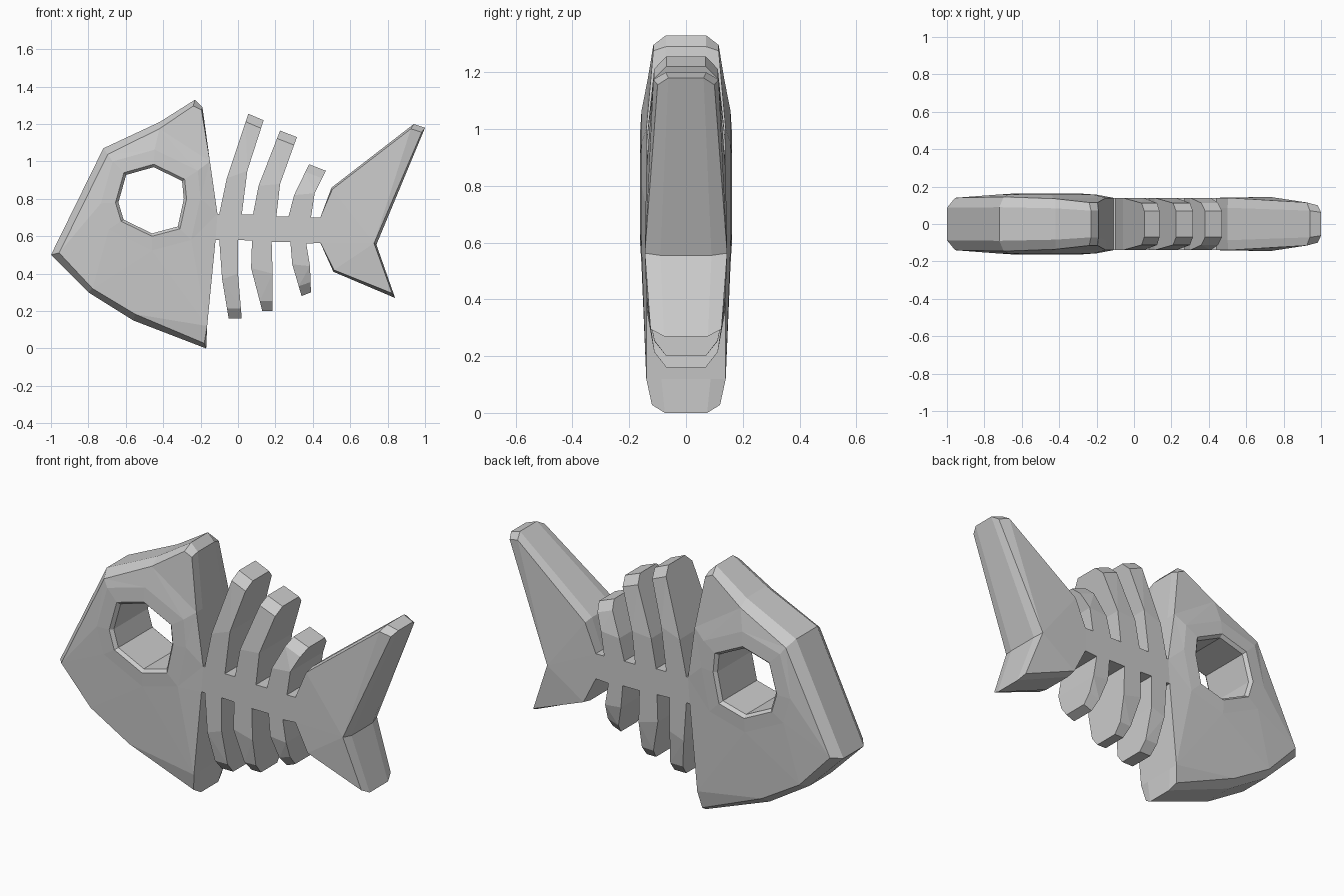
import bpy, bmesh
from mathutils import Vector

if "Cube" in bpy.data.objects:
    bpy.data.objects.remove(bpy.data.objects["Cube"])


def inset_to(p, target, d):
    """Move a profile point a distance d towards a target."""
    v = Vector(target) - Vector(p)
    return tuple(Vector(p) + v.normalized() * d) if d else tuple(p)


def slab(name, pts, open_edges=(), eye=None):
    """Thick plate from (outer, inner, half width) points with chamfered rim;
    open_edges lists walls left out where the plate meets its neighbour."""
    bm = bmesh.new()
    n = len(pts)

    def ring(coords):
        return [bm.verts.new((x, y, z)) for x, y, z in coords]

    def join(a, b, skip=()):
        m = len(a)
        for i in range(m):
            if i not in skip:
                j = (i + 1) % m
                quad = []
                for v in (a[i], a[j], b[j], b[i]):
                    quad.append(v)
                bm.faces.new(quad)

    def edges(r):
        out = []
        for i in range(len(r)):
            pair = (r[i], r[(i + 1) % len(r)])
            out.append(bm.edges.get(pair) or bm.edges.new(pair))
        return out

    rims, throats = [], []
    for s in (-1, 1):
        face = ring([(i[0], s * w, i[1]) for o, i, w in pts])
        side = ring([(o[0], s * w * 0.62, o[1]) for o, i, w in pts])
        join(face, side, open_edges)
        rims.append(side)
        boundary = edges(face)
        if eye:
            # raised ring, eye edge, small chamfer and throat
            c = Vector((-0.46, 0.79))
            loops = []
            for k, y in ((1.4, 0.157), (1.0, 0.162), (0.92, 0.145), (0.9, 0.0)):
                if y == 0.0:
                    continue
                loops.append(ring([(c.x + k * (x - c.x), s * y, c.y + k * (z - c.y))
                                   for x, z in eye]))
            for a, b in zip(loops, loops[1:]):
                join(a, b)
            throats.append(loops[-1])
            boundary += edges(loops[0])
        bmesh.ops.triangle_fill(bm, use_beauty=True, edges=boundary,
                                normal=(0, s, 0))
    join(rims[0], rims[1], open_edges)
    if eye:
        join(throats[0], throats[1])
    bmesh.ops.recalc_face_normals(bm, faces=bm.faces[:])
    me = bpy.data.meshes.new(name)
    bm.to_mesh(me)
    bm.free()
    ob = bpy.data.objects.new(name, me)
    bpy.context.collection.objects.link(ob)
    return ob


# Head: x, z, half width, chamfer inset
head = [(-1.0, .5, .14, .045), (-.72, 1.07, .145, .04), (-.42, 1.21, .135, .035),
        (-.23, 1.33, .115, .035), (-.19, 1.29, .115, .015), (-.15, 1.0, .14, 0),
        (-.11, .72, .14, 0), (-.12, .58, .14, 0), (-.165, .12, .14, 0),
        (-.17, .0, .12, .03), (-.56, .15, .14, .035), (-.8, .3, .145, .03)]
eye = [(-.61, .94), (-.45, .985), (-.285, .905), (-.275, .8),
       (-.31, .64), (-.46, .6), (-.625, .68), (-.655, .78)]
slab("head", [((x, z), inset_to((x, z), (-.42, .65), d), w)
              for x, z, w, d in head], {6}, eye)

# Tail fin
tail = [(.44, .70, .14, 0), (.50, .86, .14, .01), (.94, 1.2, .115, .03),
        (1.0, 1.18, .1, .03), (.74, .555, .145, .015), (.84, .27, .125, .03),
        (.51, .41, .14, .01), (.44, .565, .14, 0)]
slab("tail_fin", [((x, z), inset_to((x, z), (.6, .64), d), w)
                  for x, z, w, d in tail], {7})

# Spine with ribs: each rib is base, bend, tip, tip, bend, base
upper = [[(-.1, .72), (-.06, .91), (.055, 1.255), (.137, 1.22), (.05, .95), (.02, .715)],
         [(.08, .715), (.11, .87), (.225, 1.165), (.315, 1.13), (.225, .88), (.205, .705)],
         [(.27, .705), (.30, .82), (.38, .985), (.47, .95), (.41, .83), (.39, .70)]]
lower = [[(.365, .56), (.385, .44), (.39, .30), (.34, .28), (.29, .45), (.28, .57)],
         [(.18, .57), (.185, .4), (.185, .2), (.13, .2), (.07, .43), (.075, .577)],
         [(.0, .58), (.0, .4), (.02, .16), (-.05, .16), (-.085, .37), (-.1, .58)]]


def rib(points, d):
    out = []
    for i, p in enumerate(points):
        if i in (2, 3):
            back = points[1] if i == 2 else points[4]
            out.append((p, inset_to(p, back, d), .112))
        else:
            out.append((p, p, .14))
    return out


outline = [((-.11, .72),) * 2 + (.14,)]
for r in upper:
    outline += rib(r, .045)
outline += [((.44, z),) * 2 + (.14,) for z in (.70, .565)]
for r in lower:
    outline += rib(r, .055)
outline.append(((-.12, .58),) * 2 + (.14,))
slab("spine_and_ribs", outline, {19, len(outline) - 1})
